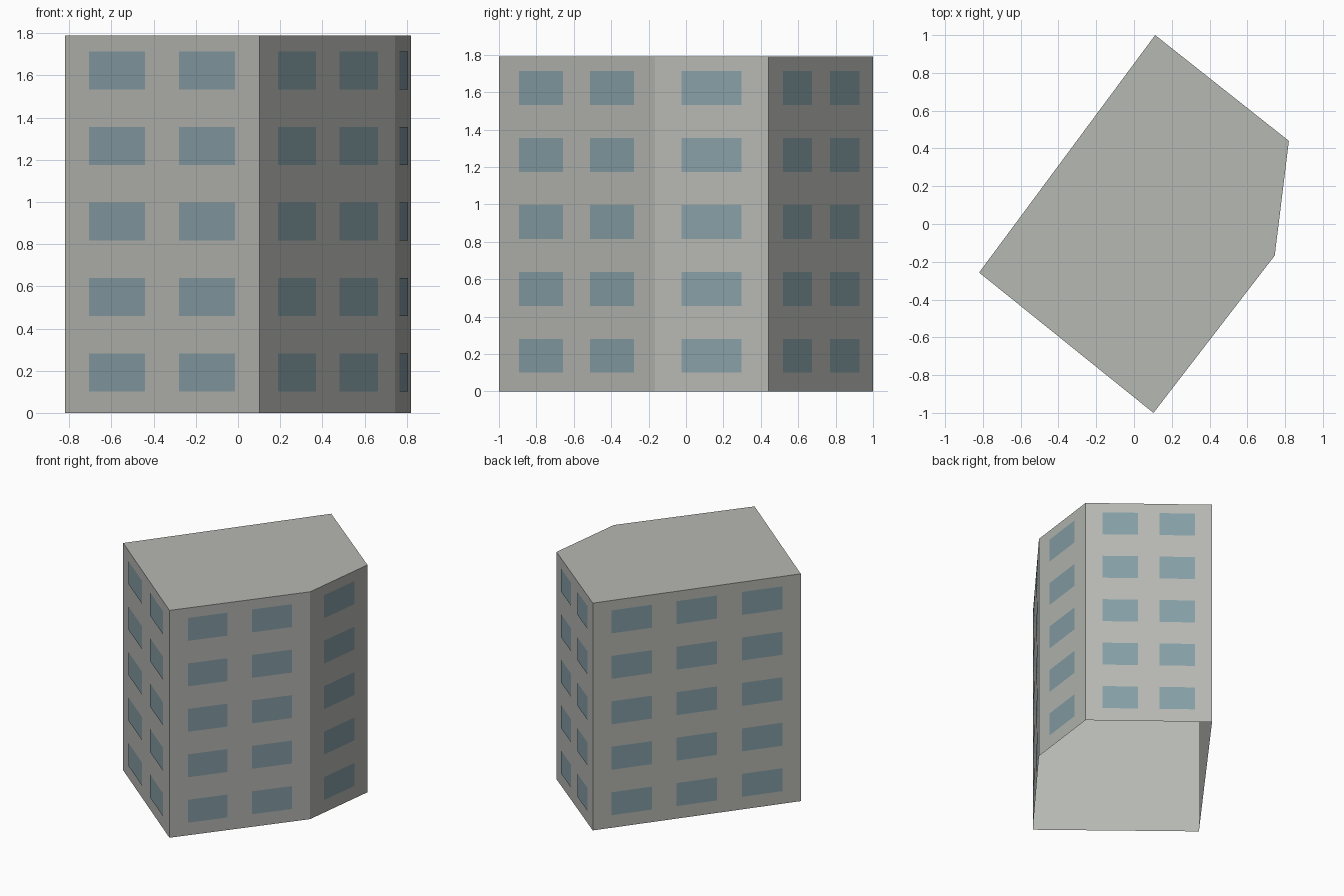
import bpy
import bmesh
from mathutils import Vector

if "Cube" in bpy.data.objects:
    bpy.data.objects.remove(bpy.data.objects["Cube"], do_unlink=True)


def material(name, rgb):
    mat = bpy.data.materials.new(name)
    mat.use_nodes = True
    color = (*rgb, 1.0)
    mat.diffuse_color = color
    bsdf = next(n for n in mat.node_tree.nodes if n.type == "BSDF_PRINCIPLED")
    bsdf.inputs["Base Color"].default_value = color
    return mat


def mesh_object(name, bm, mat):
    mesh = bpy.data.meshes.new(name)
    bm.to_mesh(mesh)
    bm.free()
    mesh.materials.append(mat)
    obj = bpy.data.objects.new(name, mesh)
    bpy.context.collection.objects.link(obj)
    return obj


concrete = material("pale concrete", (0.47, 0.48, 0.45))
glass = material("blue grey glass", (0.24, 0.345, 0.385))

HEIGHT = 1.79
FLOORS = 5
UP = Vector((0, 0, 1))

# Footprint corners, counter-clockwise, and window columns on the wall after each
corners = [Vector((x, y, 0)) for x, y in
           [(-0.82, -0.257), (0.103, -1), (0.745, -0.167), (0.82, 0.44), (0.112, 1)]]
columns = [2, 2, 1, 2, 3]
walls = list(zip(corners, corners[1:] + corners[:1], columns))

# Building shell: walls and flat roof, open underneath
bm = bmesh.new()
low = [bm.verts.new(c) for c in corners]
high = [bm.verts.new(c + UP * HEIGHT) for c in corners]
for i in range(len(corners)):
    j = (i + 1) % len(corners)
    bm.faces.new((low[i], low[j], high[j], high[i]))
bm.faces.new(high)
mesh_object("building_shell", bm, concrete)

# Window panes: one grid of flat plates per wall
END_MARGIN = 0.045
PANE_SHARE = 0.62
STOREY = HEIGHT / FLOORS
for number, (start, end, count) in enumerate(walls, 1):
    along = (end - start).normalized()
    outward = along.cross(UP)
    cell = ((end - start).length - 2 * END_MARGIN) / count
    half = cell * PANE_SHARE / 2
    bm = bmesh.new()
    for floor in range(FLOORS):
        sill = STOREY * (floor + 0.28)
        lintel = STOREY * (floor + 0.785)
        for col in range(count):
            mid = END_MARGIN + cell * (col + 0.5)
            outline = [(mid - half, sill), (mid + half, sill),
                       (mid + half, lintel), (mid - half, lintel)]
            bm.faces.new([bm.verts.new(start + along * u + UP * z + outward * 0.003)
                          for u, z in outline])
    mesh_object(f"windows_wall_{number}", bm, glass)
